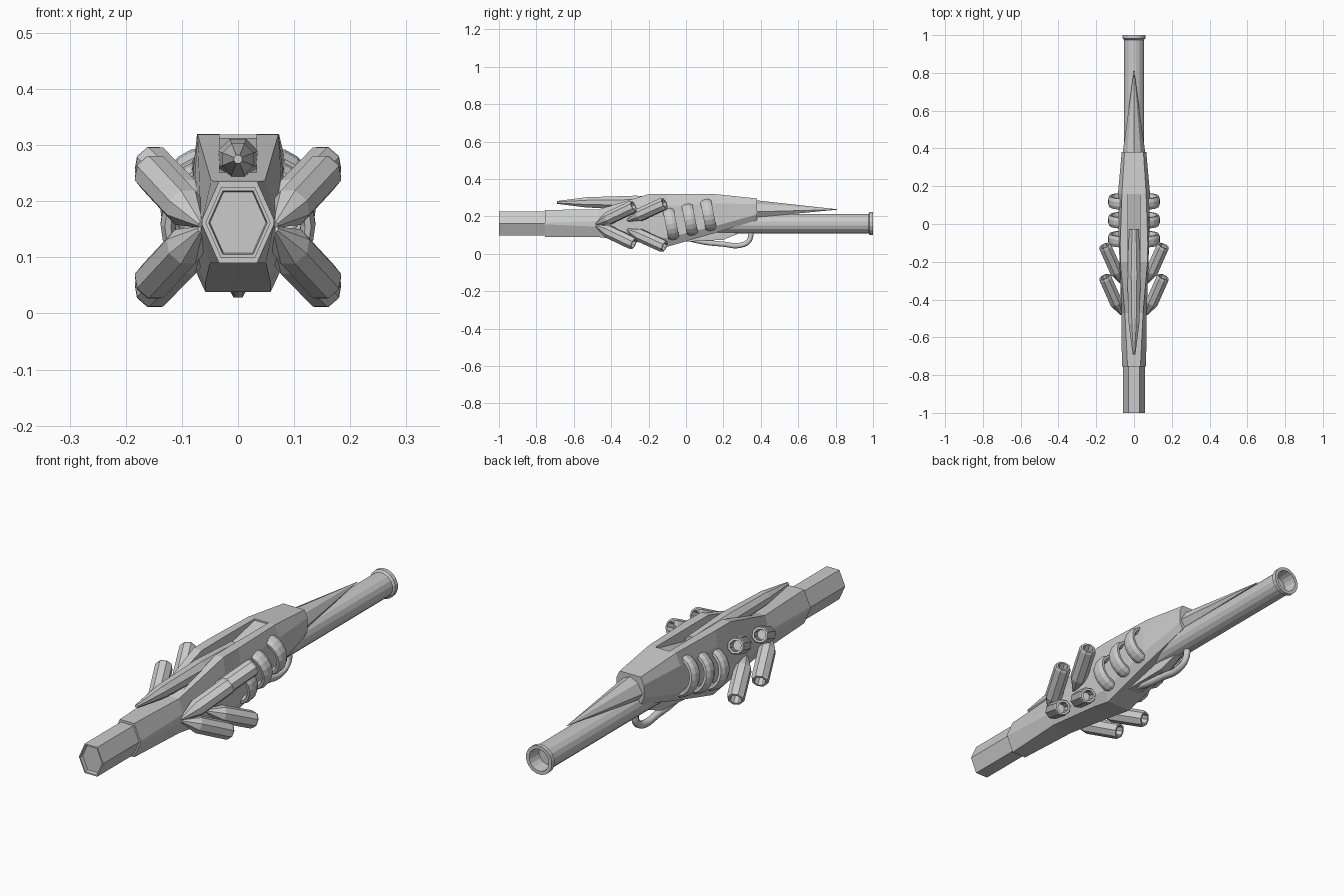
import bpy, bmesh
from math import sin, cos, pi
from mathutils import Vector

if "Cube" in bpy.data.objects:
    bpy.data.objects.remove(bpy.data.objects["Cube"])


def loft(name, rings, caps=True, closed=False):
    """Skin a list of equal-length point rings."""
    bm = bmesh.new()
    vs = [[bm.verts.new(p) for p in r] for r in rings]
    n = len(vs[0])
    pairs = list(zip(vs, vs[1:])) + ([(vs[-1], vs[0])] if closed else [])
    for a, b in pairs:
        for i in range(n):
            j = (i + 1) % n
            bm.faces.new((a[i], a[j], b[j], b[i]))
    if caps and not closed:
        bm.faces.new(vs[0])
        bm.faces.new(vs[-1])
    bmesh.ops.recalc_face_normals(bm, faces=bm.faces)
    me = bpy.data.meshes.new(name)
    bm.to_mesh(me)
    bm.free()
    ob = bpy.data.objects.new(name, me)
    bpy.context.collection.objects.link(ob)
    return ob


def lathe(name, start, direction, profile, sides):
    """Turn (distance, radius) pairs around an axis."""
    d = Vector(direction).normalized()
    u = d.cross(Vector((0, 0, 1))).normalized()
    v = u.cross(d)
    rings = []
    for t, r in profile:
        rings.append([Vector(start) + d * t +
                      r * (u * cos(2 * pi * (i + .5) / sides) + v * sin(2 * pi * (i + .5) / sides))
                      for i in range(sides)])
    return loft(name, rings)


def hull_ring(y, zt, wt, zu, wm, zl, zb, wb):
    return [(wt, y, zt), (wm, y, zu), (wm, y, zl), (wb, y, zb),
            (-wb, y, zb), (-wm, y, zl), (-wm, y, zu), (-wt, y, zt)]


# Hexagonal stock with an inset end panel
def hexagon(y, s):
    return [(x * s, y, .162 + z * s) for x, z in
            ((.03, .063), (.058, 0), (.03, -.063), (-.03, -.063), (-.058, 0), (-.03, .063))]


loft("stock", [hexagon(-.985, .86), hexagon(-1, .9), hexagon(-1, 1), hexagon(-.72, 1)])

# Main body
body = loft("body", [hull_ring(*s) for s in (
    (-.755, .235, .034, .168, .064, .158, .090, .034),
    (-.47, .237, .048, .175, .067, .145, .090, .050),
    (-.20, .319, .072, .245, .077, .095, .055, .058),
    (-.10, .320, .073, .255, .080, .085, .038, .058),
    (.16, .319, .064, .270, .085, .150, .113, .060),
    (.38, .296, .050, .265, .065, .210, .180, .052))])

# Channel in the top of the body
cutter = loft("channel_cutter", [
    [(-.033, y, z), (.033, y, z), (.033, y, .4), (-.033, y, .4)]
    for y, z in ((-.45, .25), (-.03, .27), (.16, .312))])
cutter.hide_render = True
cutter.hide_viewport = True
cut = body.modifiers.new("channel", 'BOOLEAN')
cut.operation = 'DIFFERENCE'
cut.object = cutter

# Long faceted spine on top
lathe("top_spine", (0, -.69, .275), (0, 1, 0),
      [(0, .008), (.16, .03), (.42, .039), (.66, .028)], 8)

# Barrel with flared, hollow muzzle
barrel = lathe("barrel", (0, .1, .162), (0, 1, 0),
               [(0, .053), (.875, .053), (.882, .062), (.9, .062), (.9, .047), (.84, .042)], 16)

# Blade spike above the barrel
base = [(0, .286), (.036, .268), (.06, .225), (.04, .195), (-.04, .195), (-.06, .225), (-.036, .268)]
loft("blade_spike", [[(x, .375, z) for x, z in base],
                     [(x * .02, .81, .237 + (z - .237) * .02) for x, z in base]])

# Eight exhaust pipes and six side coils
pipe = [(0, .006), (.075, .036), (.225, .036), (.235, .032), (.235, .023), (.18, .020)]
for side, sx in (("left", -1), ("right", 1)):
    for row, sz in (("upper", 1), ("lower", -1)):
        for pos, y0, z0, z1 in (("front", -.48, .004, .1), ("rear", -.315, .024, .115)):
            a = Vector((sx * .066, y0, .154 + sz * z0))
            b = Vector((sx * .155, y0 + .2, .154 + sz * z1))
            L = (b - a).length / .235
            lathe(f"exhaust_{side}_{row}_{pos}", a, b - a,
                  [(t * L, r) for t, r in pipe], 8)
    for k in range(3):
        yc, zc = -.08 + .1 * k, .16 + .024 * k
        rings = []
        for i in range(20):
            t = 2 * pi * i / 20
            ring = []
            for j in range(8):
                q = 2 * pi * (j + .5) / 8
                r = .065 + .014 * cos(q)
                z = r * 1.1 * sin(t)
                ring.append((sx * (.06 + r * cos(t)), yc + .031 * sin(q) - .2 * z,
                             zc + z + .2 * .031 * sin(q)))
            rings.append(ring)
        loft(f"coil_{side}_{k + 1}", rings, closed=True)

# Wedge under the body
loft("under_wedge", [[(-w, y, .16), (w, y, .16), (w, y, z), (-w, y, z)]
                     for y, z, w in ((.0, .065, .03), (.2, .075, .022), (.31, .12, .012))])

# Bent feed hose below the barrel
cu = bpy.data.curves.new("feed_hose", 'CURVE')
cu.dimensions = '3D'
cu.bevel_depth = .016
cu.bevel_resolution = 1
cu.resolution_u = 4
cu.use_fill_caps = True
sp = cu.splines.new('BEZIER')
pts = [(0, .085), (.1, .062), (.2, .052), (.28, .044), (.335, .068), (.35, .12)]
sp.bezier_points.add(len(pts) - 1)
for p, (y, z) in zip(sp.bezier_points, pts):
    p.co = (0, y, z)
    p.handle_left_type = p.handle_right_type = 'AUTO'
hose = bpy.data.objects.new("feed_hose", cu)
bpy.context.collection.objects.link(hose)
